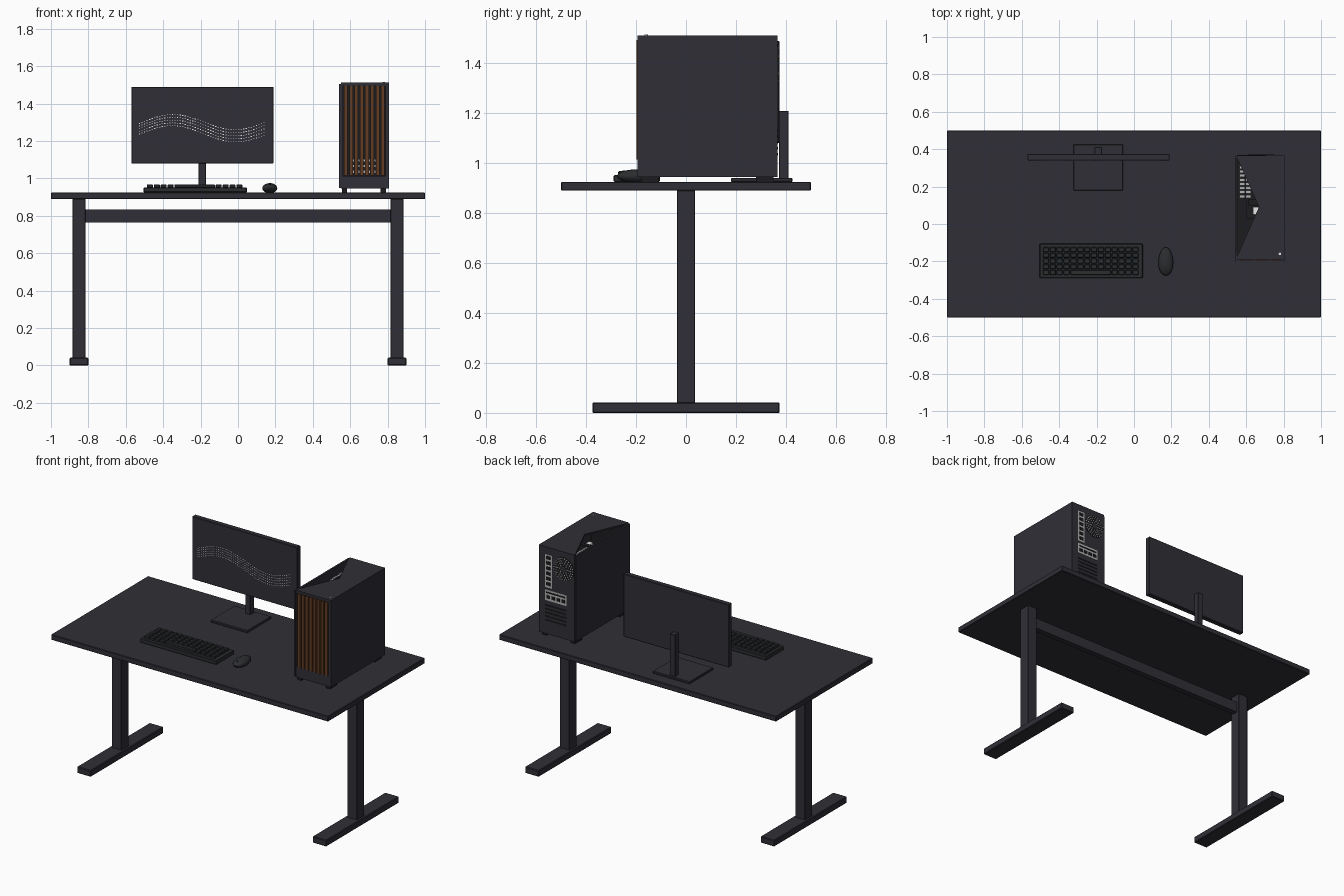
import bpy, bmesh, math
from mathutils import Matrix

cube = bpy.data.objects.get("Cube")
if cube:
    bpy.data.objects.remove(cube, do_unlink=True)


def material(name, r, g, b):
    m = bpy.data.materials.new(name)
    m.use_nodes = True
    m.diffuse_color = (r, g, b, 1)
    node = next(n for n in m.node_tree.nodes if n.type == 'BSDF_PRINCIPLED')
    node.inputs["Base Color"].default_value = (r, g, b, 1)
    return m


DARK = material("charcoal", 0.028, 0.028, 0.037)
KEYS = material("key grey", 0.024, 0.026, 0.028)
BLACK = material("soft black", 0.012, 0.012, 0.014)
WOOD = material("walnut", 0.12, 0.045, 0.018)
METAL = material("light metal", 0.45, 0.45, 0.46)
WHITE = material("white", 0.8, 0.8, 0.8)


def finish(name, bm, mat):
    bmesh.ops.recalc_face_normals(bm, faces=bm.faces)
    me = bpy.data.meshes.new(name)
    bm.to_mesh(me)
    bm.free()
    me.materials.append(mat)
    ob = bpy.data.objects.new(name, me)
    bpy.context.collection.objects.link(ob)
    return ob


def add_box(bm, x, y, z):
    size = [b - a for a, b in (x, y, z)]
    mid = [(a + b) / 2 for a, b in (x, y, z)]
    bmesh.ops.create_cube(bm, size=1, matrix=Matrix.Translation(mid) @ Matrix.Diagonal((*size, 1)))


def boxes(name, mat, items, bevel=0):
    bm = bmesh.new()
    for item in items:
        add_box(bm, *item)
    ob = finish(name, bm, mat)
    if bevel:
        mod = ob.modifiers.new("Bevel", 'BEVEL')
        mod.width, mod.segments = bevel, 1
    return ob


def disc_y(name, mat, x, y, z, radius, depth, sides=32):
    bm = bmesh.new()
    bmesh.ops.create_cone(bm, cap_ends=True, segments=sides, radius1=radius, radius2=radius, depth=depth,
                          matrix=Matrix.Translation((x, y, z)) @ Matrix.Rotation(math.pi / 2, 4, 'X'))
    return finish(name, bm, mat)


# Desk
boxes("desk_top", DARK, [((-1, 1), (-0.5, 0.5), (0.89, 0.925))], 0.003)
for side, s in (("left", 1), ("right", -1)):
    boxes(side + "_leg", DARK, [(sorted((s * 0.815, s * 0.885)), (-0.037, 0.037), (0.04, 0.89))], 0.002)
    boxes(side + "_foot", DARK, [(sorted((s * 0.80, s * 0.90)), (-0.375, 0.375), (0, 0.042))], 0.004)
boxes("cross_beam", DARK, [((-0.816, 0.816), (-0.018, 0.018), (0.765, 0.835))])

# Monitor
boxes("monitor_panel", DARK, [((-0.57, 0.19), (0.34, 0.374), (1.08, 1.49))], 0.003)
boxes("monitor_post", DARK, [((-0.21, -0.172), (0.373, 0.411), (0.93, 1.21))], 0.002)
boxes("monitor_base", DARK, [((-0.324, -0.058), (0.18, 0.426), (0.925, 0.941))], 0.003)

# Dotted wave on the screen
dots = []
for row in range(5):
    for i in range(50):
        x = -0.527 + i * 0.0136
        z = 1.27 + 0.042 * math.sin(math.tau * (x + 0.517) / 0.67) + (row - 2) * (0.014 + i * 0.00006)
        dots.append(((x - 0.0035, x + 0.0035), (0.338, 0.341), (z - 0.0018, z + 0.0018)))
boxes("screen_wave", WHITE, dots)

# Keyboard
boxes("keyboard_base", KEYS, [((-0.505, 0.047), (-0.29, -0.105), (0.925, 0.952))], 0.004)
keys = []
for r in range(5):
    y = -0.272 + r * 0.0305
    for c in range(14):
        if r == 0 and 4 <= c <= 8:
            continue
        x = -0.487 + c * 0.0368
        keys.append(((x, x + 0.032), (y, y + 0.026), (0.95, 0.968)))
    if r == 0:
        keys.append(((-0.34, -0.124), (y, y + 0.026), (0.95, 0.968)))
boxes("keys", KEYS, keys, 0.003)

# Mouse: egg shape, flattened underneath
bm = bmesh.new()
bmesh.ops.create_uvsphere(bm, u_segments=24, v_segments=14, radius=1)
for v in bm.verts:
    v.co.x *= 0.04 * (1 - 0.1 * v.co.y)
    v.co.y = -0.2 + 0.076 * v.co.y
    v.co.z = max(0.925, 0.948 + 0.027 * v.co.z)
    v.co.x += 0.17
finish("mouse", bm, KEYS)
bpy.context.view_layer.objects.active = bpy.data.objects["mouse"]
bpy.data.objects["mouse"].select_set(True)
bpy.ops.object.shade_smooth_by_angle()
boxes("mouse_wheel", BLACK, [((0.166, 0.174), (-0.255, -0.235), (0.955, 0.97))])

# Computer case shell
FRONT, BACK, LOW, HIGH = -0.187, 0.366, 0.945, 1.512
boxes("case_side_panels", DARK, [((0.54, 0.552), (-0.194, BACK - 0.005), (LOW + 0.005, HIGH - 0.006)),
                                 ((0.797, 0.806), (-0.194, BACK), (LOW, HIGH))])
boxes("case_floor", DARK, [((0.55, 0.798), (FRONT, BACK), (LOW, LOW + 0.02))])
boxes("case_back", DARK, [((0.55, 0.798), (BACK - 0.012, BACK), (LOW, HIGH - 0.002))])
boxes("case_front_frame", DARK, [((0.55, 0.798), (-0.192, -0.17), (LOW, 1.012)),
                                 ((0.55, 0.798), (-0.192, -0.17), (1.495, HIGH)),
                                 ((0.55, 0.562), (-0.192, -0.17), (1.01, 1.5)),
                                 ((0.788, 0.798), (-0.192, -0.17), (1.01, 1.5))])
boxes("case_feet", BLACK, [((x, x + 0.028), (y, y + 0.07), (0.925, LOW))
                           for x in (0.556, 0.762) for y in (-0.18, 0.28)])

# Case lid with a triangular opening on one edge
bm = bmesh.new()
outline = [(0.552, -0.19), (0.798, -0.19), (0.798, BACK), (0.552, BACK),
           (0.552, 0.352), (0.668, 0.09), (0.552, -0.172)]
lid = bm.faces.new([bm.verts.new((x, y, HIGH - 0.01)) for x, y in outline])
ext = bmesh.ops.extrude_face_region(bm, geom=[lid])
bmesh.ops.translate(bm, vec=(0, 0, 0.01), verts=[v for v in ext["geom"] if isinstance(v, bmesh.types.BMVert)])
finish("case_lid", bm, DARK)
bm = bmesh.new()
bmesh.ops.create_cone(bm, cap_ends=True, segments=16, radius1=0.007, radius2=0.007, depth=0.006,
                      matrix=Matrix.Translation((0.78, -0.16, HIGH + 0.001)))
finish("power_button", bm, WHITE)

# Wooden front slats over a dark recess
step = 0.226 / 8
boxes("front_slats", WOOD, [((0.562 + i * step + 0.005, 0.562 + (i + 1) * step - 0.004), (-0.198, -0.175), (1.015, 1.493))
                            for i in range(8)])
boxes("front_recess", BLACK, [((0.55, 0.798), (-0.166, -0.16), (1.0, 1.5))])
boxes("front_glints", METAL, [((0.562 + i * step - 0.003, 0.562 + i * step + 0.003), (-0.169, -0.165), (z, z + 0.012))
                              for i in range(2, 7) for z in (1.03, 1.06, 1.09)])

# Parts inside the case
boxes("main_board", BLACK, [((0.775, 0.79), (0.0, 0.35), (1.12, 1.48))])
boxes("graphics_card", BLACK, [((0.6, 0.78), (0.03, 0.35), (1.18, 1.23))])
boxes("power_shroud", BLACK, [((0.553, 0.796), (-0.155, 0.353), (0.966, 1.08))])
boxes("cooler_fins", METAL, [((0.565, 0.625), (0.14 + i * 0.022, 0.156 + i * 0.022), (1.28, 1.46)) for i in range(9)])
boxes("cooler_frame", BLACK, [((0.59, 0.6), (0.135, 0.34), (1.27, 1.465)), ((0.61, 0.72), (0.1, 0.13), (1.27, 1.46))])
boxes("memory_stick", WHITE, [((0.635, 0.665), (0.05, 0.09), (1.36, 1.45))])

# Rear port plates
boxes("port_plates", METAL, [((0.71, 0.76), (BACK, BACK + 0.003), (1.25, 1.465)),
                             ((0.605, 0.76), (BACK, BACK + 0.003), (1.165, 1.235))])
ports = [((0.72, 0.75), (BACK + 0.002, BACK + 0.006), (1.265 + i * 0.034, 1.285 + i * 0.034)) for i in range(6)]
ports += [((0.615 + i * 0.036, 0.64 + i * 0.036), (BACK + 0.002, BACK + 0.006), (1.18, 1.2)) for i in range(4)]
ports += [((0.615, 0.75), (BACK + 0.002, BACK + 0.006), (1.214, 1.222))]
boxes("ports", BLACK, ports)
boxes("rear_slots", BLACK, [((0.605, 0.76), (BACK, BACK + 0.002), (1.03 + i * 0.024, 1.04 + i * 0.024)) for i in range(5)])

# Rear fan with dotted guard
FX, FZ = 0.627, 1.40
disc_y("rear_fan_opening", BLACK, FX, BACK + 0.001, FZ, 0.075, 0.002)
disc_y("rear_fan_hub", DARK, FX, BACK + 0.003, FZ, 0.02, 0.004)
bm = bmesh.new()
for ring in range(1, 5):
    count = ring * 6 + 2
    for i in range(count):
        a = math.tau * i / count
        x, z = FX + math.cos(a) * (0.012 + ring * 0.014), FZ + math.sin(a) * (0.012 + ring * 0.014)
        add_box(bm, (x - 0.0035, x + 0.0035), (BACK + 0.001, BACK + 0.004), (z - 0.0035, z + 0.0035))
finish("rear_fan_guard", bm, METAL)
